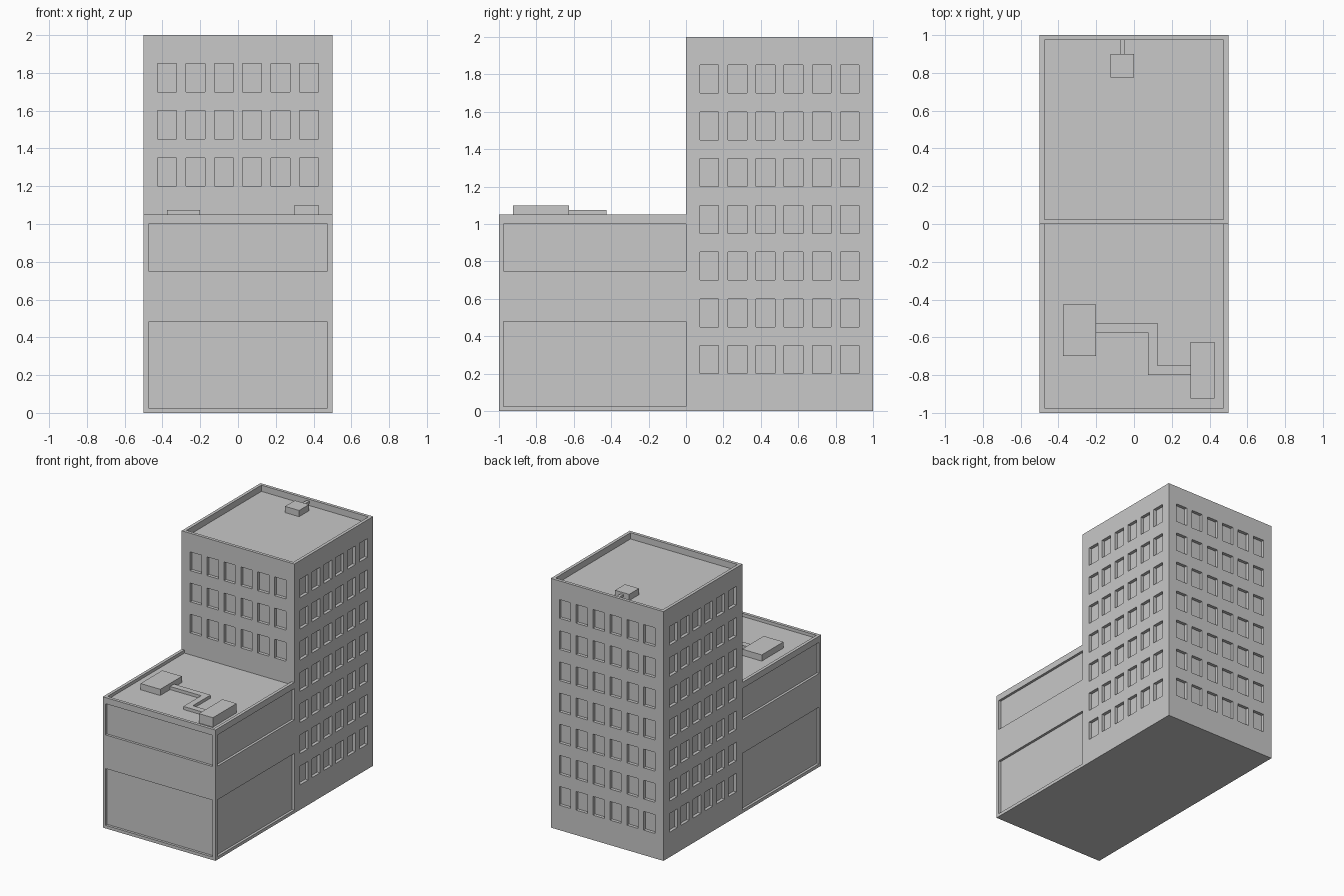
import bpy
import bmesh
from mathutils import Vector

cube = bpy.data.objects.get("Cube")
if cube:
    bpy.data.objects.remove(cube, do_unlink=True)

# One flat grey for the whole building
grey = bpy.data.materials.new("concrete grey")
grey.use_nodes = True
GREY = (0.58, 0.58, 0.58, 1)
grey.diffuse_color = GREY
grey.node_tree.nodes["Principled BSDF"].inputs["Base Color"].default_value = GREY

RIM = 0.025  # parapet and frame thickness


def add_box(bm, low, high):
    low, high = Vector(low), Vector(high)
    verts = bmesh.ops.create_cube(bm, size=1)["verts"]
    for v in verts:
        v.co = (low + high) / 2 + v.co * (high - low)


def finish(bm, name):
    mesh = bpy.data.meshes.new(name)
    bm.to_mesh(mesh)
    bm.free()
    mesh.materials.append(grey)
    obj = bpy.data.objects.new(name, mesh)
    bpy.context.collection.objects.link(obj)


def boxes(name, parts):
    bm = bmesh.new()
    for low, high in parts:
        add_box(bm, low, high)
    finish(bm, name)


def slice_mesh(bm, axis, positions):
    normal, point = Vector(), Vector()
    normal[axis] = 1
    for p in positions:
        point[axis] = p
        geom = bm.verts[:] + bm.edges[:] + bm.faces[:]
        bmesh.ops.bisect_plane(bm, geom=geom, plane_co=point, plane_no=normal)


def sink(bm, normal, depth, rule):
    """Push the faces that look along normal and obey the rule inwards."""
    normal = Vector(normal)
    faces = [f for f in bm.faces if f.normal.dot(normal) > 0.9
             and rule(f.calc_center_median())]
    geom = bmesh.ops.extrude_face_region(bm, geom=faces)["geom"]
    verts = [g for g in geom if isinstance(g, bmesh.types.BMVert)]
    bmesh.ops.translate(bm, vec=-normal * depth, verts=verts)
    # Open the recess by removing the faces that covered it
    bmesh.ops.delete(bm, geom=[f for f in faces if f.is_valid], context="FACES")
    bm.normal_update()


def within(value, spans):
    return any(a < value < b for a, b in spans)


# Tower: seven storeys of six windows on each side, sunken roof
cols = [(-0.425 + 0.15 * i, -0.325 + 0.15 * i) for i in range(6)]
cols_y = [(a + 0.5, b + 0.5) for a, b in cols]
rows = [(0.2 + 0.25 * i, 0.35 + 0.25 * i) for i in range(7)]

bm = bmesh.new()
add_box(bm, (-0.5, 0, 0), (0.5, 1, 2))
slice_mesh(bm, 0, [p for c in cols for p in c] + [RIM - 0.5, 0.5 - RIM])
slice_mesh(bm, 1, [p for c in cols_y for p in c] + [RIM, 1 - RIM])
slice_mesh(bm, 2, [p for r in rows for p in r])
bm.normal_update()
sink(bm, (0, 0, 1), 0.05,
     lambda c: abs(c.x) < 0.5 - RIM and abs(c.y - 0.5) < 0.5 - RIM)
for side in (-1, 1):
    sink(bm, (side, 0, 0), RIM, lambda c: abs(c.x) > 0.49
         and within(c.y, cols_y) and within(c.z, rows))
sink(bm, (0, 1, 0), RIM, lambda c: c.y > 0.99
     and within(c.x, cols) and within(c.z, rows))
sink(bm, (0, -1, 0), RIM, lambda c: c.y < 0.01 and c.z > 1.1
     and within(c.x, cols) and within(c.z, rows))
finish(bm, "tower")

# Low front block: two wide recessed panels per side, shallow sunken roof
bands = [(RIM, 0.48), (0.75, 1.0)]
bm = bmesh.new()
add_box(bm, (-0.5, -1, 0), (0.5, 0, 1.05))
slice_mesh(bm, 0, [RIM - 0.5, 0.5 - RIM])
slice_mesh(bm, 1, [RIM - 1])
slice_mesh(bm, 2, [p for b in bands for p in b])
bm.normal_update()
sink(bm, (0, 0, 1), RIM, lambda c: abs(c.x) < 0.5 - RIM and c.y > RIM - 1)
sink(bm, (0, -1, 0), 0.02, lambda c: c.y < -0.99
     and abs(c.x) < 0.5 - RIM and within(c.z, bands))
for side in (-1, 1):
    sink(bm, (side, 0, 0), 0.02, lambda c: abs(c.x) > 0.49
         and c.y > RIM - 1 and within(c.z, bands))
# The tower wall closes the back
back = [f for f in bm.faces if f.calc_center_median().y > -0.001]
bmesh.ops.delete(bm, geom=back, context="FACES")
finish(bm, "front_block")

# Rooftop machinery
boxes("left_roof_unit", [((-0.375, -0.7, 1.025), (-0.2, -0.425, 1.075))])
boxes("right_roof_unit", [((0.3, -0.925, 1.025), (0.425, -0.625, 1.1))])
boxes("roof_duct", [((-0.2, -0.575, 1.025), (0.075, -0.525, 1.05)),
                    ((0.075, -0.8, 1.025), (0.125, -0.525, 1.05)),
                    ((0.125, -0.8, 1.025), (0.3, -0.75, 1.05))])
boxes("tower_roof_unit", [((-0.125, 0.775, 1.95), (0, 0.9, 2))])
boxes("tower_roof_pipe", [((-0.075, 0.9, 1.965), (-0.05, 0.975, 1.985))])
